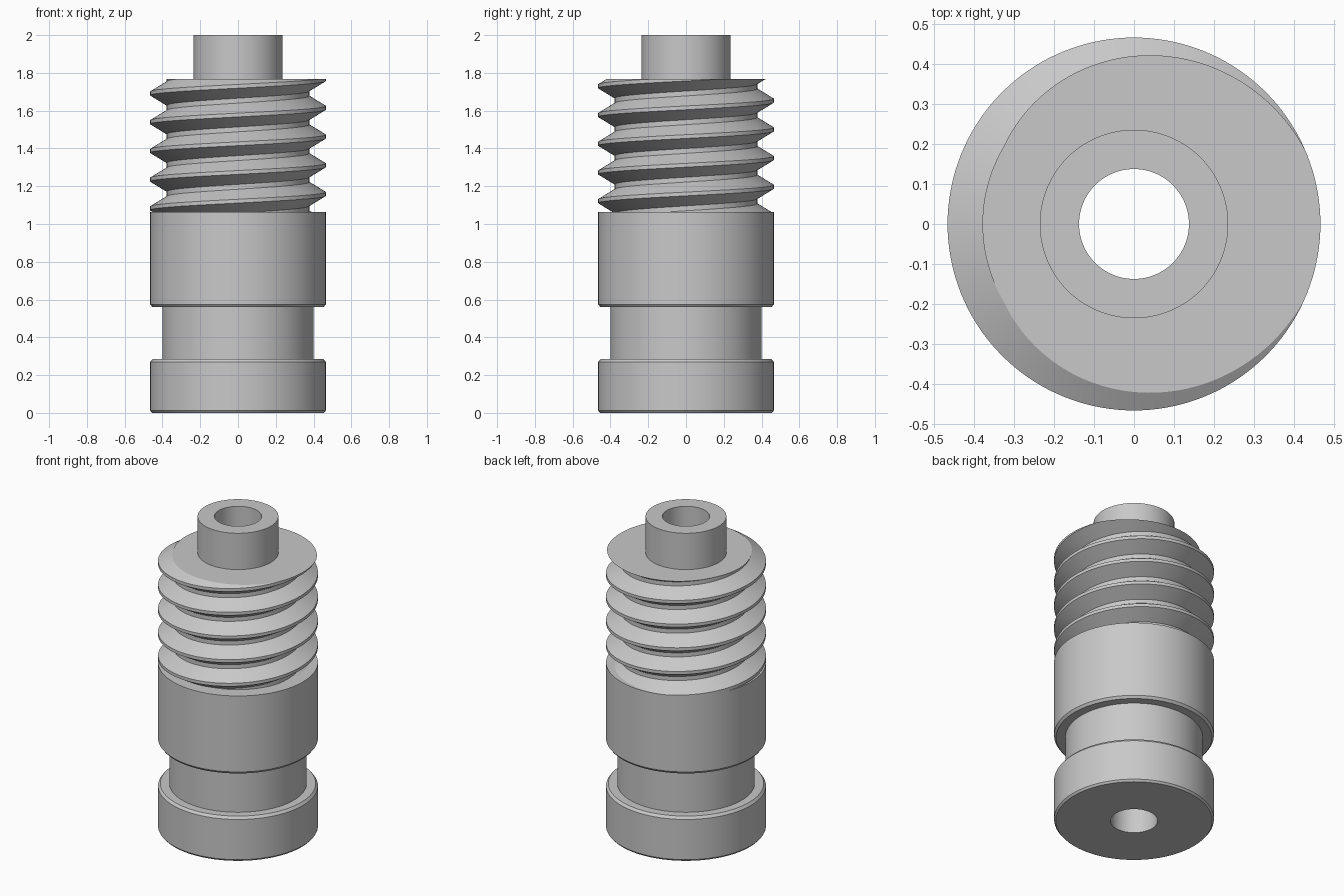
import bpy, bmesh, math

if "Cube" in bpy.data.objects:
    bpy.data.objects.remove(bpy.data.objects["Cube"])

STEPS = 144
R_OUT, R_ROOT, R_NECK, R_POST, R_BORE = 0.465, 0.378, 0.40, 0.235, 0.137
Z_COLLAR, Z_THREAD, Z_TOP = 1.063, 1.767, 2.0
PITCH, CREST_HALF, ROOT_HALF = 0.152, 0.010, 0.013

steel = bpy.data.materials.new("plain grey")
steel.diffuse_color = (0.58, 0.58, 0.58, 1)
steel.use_nodes = True
steel.node_tree.nodes["Principled BSDF"].inputs["Base Color"].default_value = steel.diffuse_color


def sweep(name, column):
    """Skin a surface around z; column(turn) gives (radius, z) points at a turn of 0 to 1."""
    bm = bmesh.new()
    rows = []
    for i in range(STEPS + 1):
        a = 2 * math.pi * i / STEPS
        rows.append([bm.verts.new((r * math.cos(a), r * math.sin(a), z))
                     for r, z in column(i / STEPS)])
    for a, b in zip(rows, rows[1:]):
        for j in range(len(a) - 1):
            bm.faces.new((a[j], b[j], b[j + 1], a[j + 1]))
    bmesh.ops.remove_doubles(bm, verts=bm.verts, dist=1e-5)
    bmesh.ops.dissolve_degenerate(bm, edges=bm.edges, dist=1e-5)
    mesh = bpy.data.meshes.new(name)
    bm.to_mesh(mesh)
    bm.free()
    mesh.materials.append(steel)
    obj = bpy.data.objects.new(name, mesh)
    bpy.context.collection.objects.link(obj)
    bpy.ops.object.select_all(action='DESELECT')
    obj.select_set(True)
    bpy.context.view_layer.objects.active = obj
    bpy.ops.object.shade_smooth_by_angle(angle=math.radians(30))


def thread_radius(turn, z):
    # trapezoid thread: flat crest, straight flank, flat root
    d = abs(((z - Z_THREAD) / PITCH - turn + 0.5) % 1 - 0.5) * PITCH
    t = (d - CREST_HALF) / (PITCH / 2 - ROOT_HALF - CREST_HALF)
    return R_OUT + (R_ROOT - R_OUT) * min(max(t, 0), 1)


def thread_column(turn):
    # profile corners follow the helix and are cut flat at both ends
    zs = [Z_COLLAR]
    for k in range(7, -1, -1):
        crest = Z_THREAD + PITCH * (turn - k)
        zs += [crest + d for d in (-CREST_HALF, CREST_HALF,
                                   PITCH / 2 - ROOT_HALF, PITCH / 2 + ROOT_HALF)]
    zs = [min(max(z, Z_COLLAR), Z_THREAD) for z in zs + [Z_THREAD]]
    # the last point closes the flat end face in to the post
    return [(thread_radius(turn, z), z) for z in zs] + [(R_POST, Z_THREAD)]


# base flange, neck and collar
body = [(R_BORE, 0), (R_OUT - 0.01, 0), (R_OUT, 0.012), (R_OUT, 0.27),
        (R_OUT - 0.013, 0.286), (R_NECK, 0.286), (R_NECK, 0.56),
        (R_OUT - 0.012, 0.56), (R_OUT, 0.575), (R_OUT, Z_COLLAR), (R_ROOT, Z_COLLAR)]
sweep("body", lambda turn: body)

# helical thread with its flat end face
sweep("thread", thread_column)

# top post and the bore running through everything
post = [(R_POST, Z_THREAD), (R_POST, Z_TOP), (R_BORE, Z_TOP), (R_BORE, 0)]
sweep("post_and_bore", lambda turn: post)
